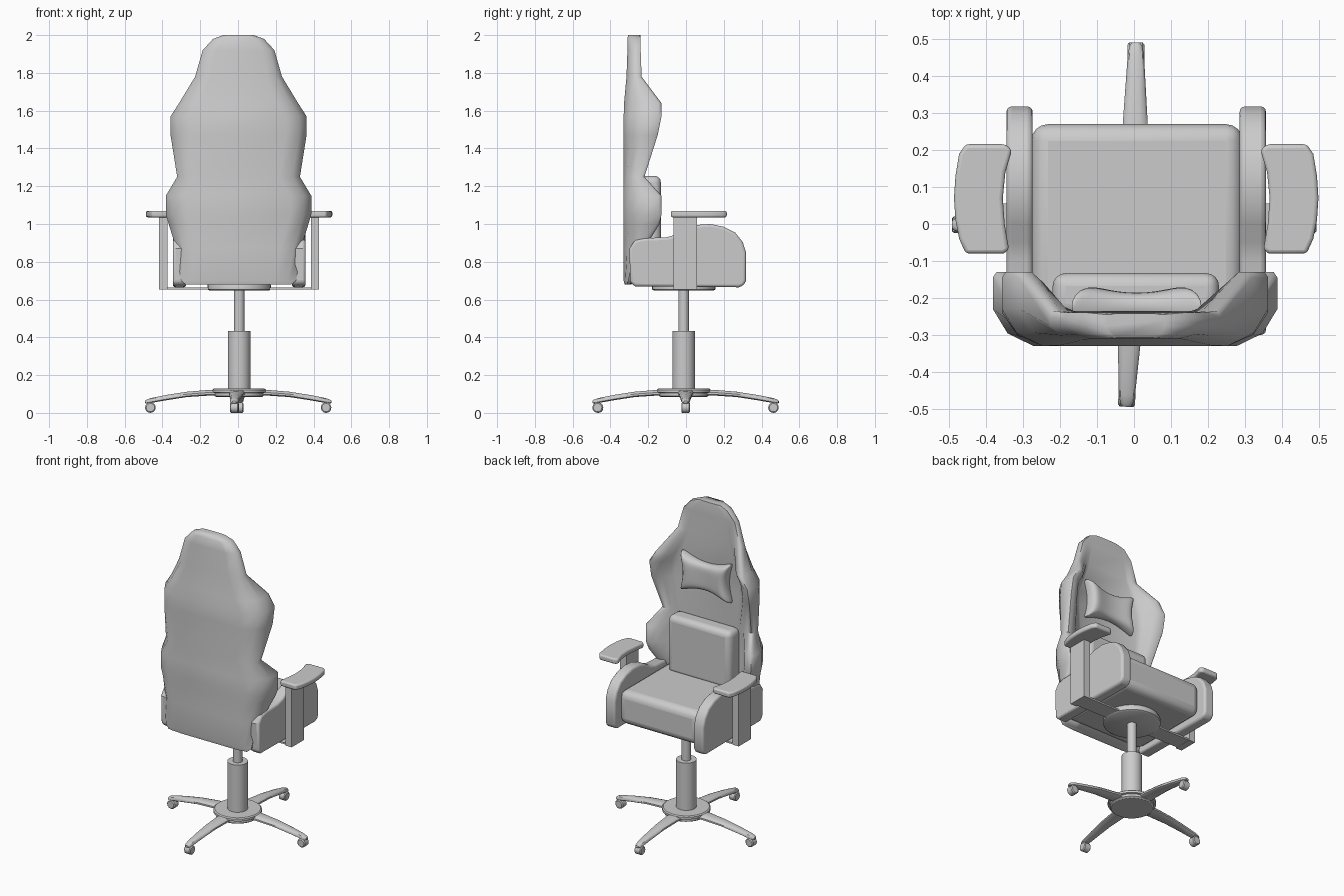
import bpy, bmesh, math
from mathutils import Matrix, Vector

if "Cube" in bpy.data.objects:
    bpy.data.objects.remove(bpy.data.objects["Cube"])


def finish(name, bm, bevel=0, segs=3, angle=35):
    bmesh.ops.remove_doubles(bm, verts=bm.verts, dist=1e-5)
    bmesh.ops.recalc_face_normals(bm, faces=bm.faces)
    me = bpy.data.meshes.new(name)
    bm.to_mesh(me)
    bm.free()
    ob = bpy.data.objects.new(name, me)
    bpy.context.collection.objects.link(ob)
    if bevel:
        m = ob.modifiers.new("Bevel", 'BEVEL')
        m.width, m.segments = bevel, segs
        m.limit_method, m.angle_limit = 'ANGLE', math.radians(40)
    bpy.ops.object.select_all(action='DESELECT')
    ob.select_set(True)
    bpy.context.view_layer.objects.active = ob
    bpy.ops.object.shade_smooth_by_angle(angle=math.radians(angle))
    return ob


def loft(name, rings, **kw):
    bm = bmesh.new()
    vs = [[bm.verts.new(p) for p in r] for r in rings]
    n = len(rings[0])
    for a, b in zip(vs, vs[1:]):
        for i in range(n):
            j = (i + 1) % n
            bm.faces.new((a[i], a[j], b[j], b[i]))
    bm.faces.new(vs[0][::-1])
    bm.faces.new(vs[-1])
    return finish(name, bm, **kw)


def box(name, lo, hi, **kw):
    (x0, y0, z0), (x1, y1, z1) = lo, hi
    rings = [[(x0, y0, z), (x1, y0, z), (x1, y1, z), (x0, y1, z)] for z in (z0, z1)]
    return loft(name, rings, **kw)


def lathe(name, profile, centre=(0.006, -0.012), n=32):
    return loft(name, [[(centre[0] + r * math.cos(2 * math.pi * i / n),
                         centre[1] + r * math.sin(2 * math.pi * i / n), z)
                        for i in range(n)] for r, z in profile])


# Backrest: z, half width, wing front y, panel front y, back y
rows = [(0.68, 0.28, -0.30, -0.29, -0.325), (0.70, 0.305, -0.28, -0.25, -0.33),
        (0.87, 0.33, -0.22, -0.235, -0.33), (1.00, 0.37, -0.14, -0.235, -0.33),
        (1.05, 0.385, -0.13, -0.235, -0.33), (1.15, 0.385, -0.13, -0.235, -0.33),
        (1.25, 0.325, -0.22, -0.235, -0.33), (1.47, 0.36, -0.15, -0.235, -0.33),
        (1.57, 0.36, -0.13, -0.235, -0.33), (1.64, 0.315, -0.13, -0.235, -0.328),
        (1.78, 0.23, -0.235, -0.24, -0.315), (1.92, 0.19, -0.24, -0.24, -0.31),
        (1.98, 0.135, -0.24, -0.24, -0.31), (2.00, 0.08, -0.245, -0.242, -0.307)]
rings = []
for z, w, f, p, b in rows:
    k = min(1, w / 0.3)
    c = w * 0.6
    e = w - 0.035 * k
    half = [(w - 0.11 * k, b), (w - 0.04 * k, b + 0.17 * (f - b)), (w, b + 0.5 * (f - b)),
            (w, f - 0.015), (w - 0.010 * k, f), (e, f)]
    half += [(e + (c - e) * t, f + (p - f) * (0.5 - 0.5 * math.cos(math.pi * t)))
             for t in (0.35, 0.7, 1)]
    rings.append([(0.003 + x, y, z) for x, y in half] + [(0.003 - x, y, z) for x, y in half[::-1]])
loft("backrest", rings, angle=50)

# Seat and back cushions
box("seat_cushion", (-0.278, -0.28, 0.69), (0.294, 0.27, 0.905), bevel=0.045, segs=4)
box("lumbar_cushion", (-0.22, -0.25, 0.88), (0.23, -0.133, 1.255), bevel=0.035, segs=4)

# Neck pillow: pinched, with thick corners
bm = bmesh.new()
N = 20
for side in (1, -1):
    grid = []
    for i in range(N + 1):
        u = math.sin(math.pi * (i / N - 0.5))
        col = []
        for j in range(N + 1):
            v = math.sin(math.pi * (j / N - 0.5))
            t = max(0, (1 - u ** 6) * (1 - v ** 6)) ** 0.5
            rx = 1 - 0.17 * (1 - v * v) - 0.07 * (u * v) ** 8
            rz = 1 - 0.36 * (1 - u * u) - 0.07 * (u * v) ** 8
            col.append(bm.verts.new((0.007 + 0.187 * u * rx,
                                     -0.222 + side * t * (0.036 + 0.035 * u * u),
                                     1.53 + 0.135 * v * rz)))
        grid.append(col)
    for i in range(N):
        for j in range(N):
            bm.faces.new((grid[i][j], grid[i + 1][j], grid[i + 1][j + 1], grid[i][j + 1]))
finish("neck_pillow", bm, angle=80)

# Mirrored side bolsters, armrest posts and pads
bolster = [(-0.27, 0.67), (-0.295, 0.69), (-0.30, 0.87), (-0.27, 0.915), (-0.22, 0.925),
           (-0.10, 0.93), (-0.05, 0.945), (0.0, 0.975), (0.06, 0.995), (0.13, 1.0),
           (0.20, 0.985), (0.26, 0.955), (0.30, 0.905), (0.318, 0.85), (0.318, 0.70),
           (0.305, 0.675), (0.28, 0.665)]
pad = [(0.35, -0.07), (0.365, -0.08), (0.467, -0.08), (0.485, -0.04), (0.495, 0.01),
       (0.499, 0.07), (0.495, 0.13), (0.485, 0.19), (0.467, 0.216), (0.36, 0.216),
       (0.342, 0.20), (0.36, 0.14), (0.367, 0.07), (0.362, 0.0)]
for s, side in ((1, "right"), (-1, "left")):
    mx = lambda x: 0.006 + s * (x - 0.006)
    loft("seat_bolster_" + side, [[(mx(x), y, z) for y, z in bolster] for x in (0.286, 0.357)],
         bevel=0.014)
    xs = sorted((mx(0.386), mx(0.429)))
    box("armrest_post_" + side, (xs[0], -0.065, 0.653), (xs[1], 0.058, 1.04))
    loft("armrest_pad_" + side, [[(mx(x), y, z) for x, y in pad] for z in (1.035, 1.07)],
         bevel=0.01)
box("armrest_bar", (-0.41, -0.055, 0.654), (0.42, 0.055, 0.664))

# Pedestal
lathe("seat_mount", [(0.158, 0.648), (0.168, 0.654), (0.168, 0.675), (0.16, 0.69)])
lathe("gas_lift", [(0.028, 0.42), (0.028, 0.69)])
lathe("column", [(0.06, 0.11), (0.06, 0.433)])
lathe("base_hub", [(0.12, 0.083), (0.13, 0.09), (0.13, 0.105), (0.142, 0.108),
                   (0.142, 0.122), (0.135, 0.128)])

# Four curved legs with castors: radius, z, half width, half thickness
leg = [(0.04, 0.105, 0.044, 0.015), (0.15, 0.107, 0.041, 0.015), (0.27, 0.098, 0.034, 0.014),
       (0.38, 0.081, 0.027, 0.014), (0.46, 0.066, 0.022, 0.013), (0.485, 0.060, 0.017, 0.011),
       (0.493, 0.058, 0.01, 0.006)]
for n, deg in enumerate((0, 89.5, 180, 267.5)):
    M = Matrix.Translation((0.001, -0.002, 0)) @ Matrix.Rotation(math.radians(deg), 4, 'Z')
    rings = []
    for r, z, w, t in leg:
        sec = [(1, -0.6), (1, 0.1), (0.8, 0.7), (0.4, 1), (-0.4, 1), (-0.8, 0.7),
               (-1, 0.1), (-1, -0.6), (-0.7, -1), (0.7, -1)]
        rings.append([M @ Vector((r, a * w, z + b * t)) for a, b in sec])
    loft("base_leg_%d" % (n + 1), rings)
    wheel = []
    for y, r in ((-0.023, 0.022), (-0.018, 0.028), (0.018, 0.028), (0.023, 0.022)):
        wheel.append([M @ Vector((0.465 + r * math.cos(a * math.pi / 10), y,
                                  0.028 + r * math.sin(a * math.pi / 10))) for a in range(20)])
    loft("castor_wheel_%d" % (n + 1), wheel)
    c = M @ Vector((0.47, 0, 0))
    lathe("castor_stem_%d" % (n + 1), [(0.01, 0.03), (0.01, 0.065)], (c.x, c.y), 12)
